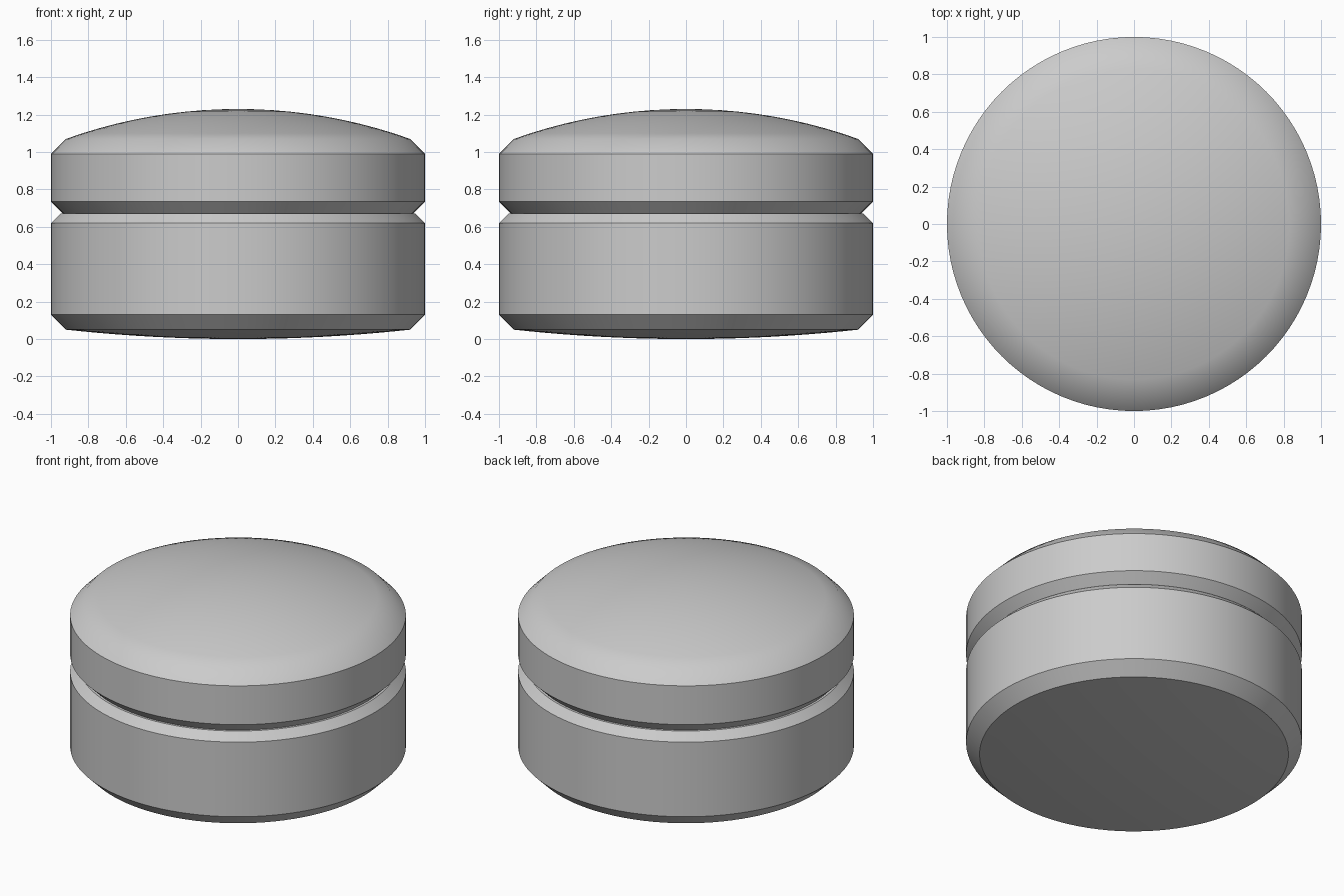
import bpy
import bmesh
import math

if "Cube" in bpy.data.objects:
    bpy.data.objects.remove(bpy.data.objects["Cube"])

SEGMENTS = 96
RIM = 0.92  # radius where the domes meet the chamfers

grey = bpy.data.materials.new("plain grey")
grey.use_nodes = True
colour = (0.6, 0.6, 0.6, 1)
grey.diffuse_color = colour
grey.node_tree.nodes["Principled BSDF"].inputs["Base Color"].default_value = colour


def dome(z_rim, z_pole, steps=10):
    """Circular arc from the rim to the pole on the axis."""
    height = abs(z_pole - z_rim)
    sign = 1 if z_pole > z_rim else -1
    radius = (RIM ** 2 + height ** 2) / (2 * height)
    start = math.asin(RIM / radius)
    points = []
    for i in range(steps + 1):
        a = start * (1 - i / steps)
        points.append((radius * math.sin(a),
                       z_pole - sign * radius * (1 - math.cos(a))))
    return points


def lathe(name, profile):
    """Spin a (radius, z) profile about the z axis, bottom to top."""
    bm = bmesh.new()
    verts = [bm.verts.new((r, 0, z)) for r, z in profile]
    edges = [bm.edges.new(pair) for pair in zip(verts, verts[1:])]
    bmesh.ops.spin(bm, geom=verts + edges, cent=(0, 0, 0), axis=(0, 0, 1),
                   angle=math.tau, steps=SEGMENTS, use_merge=True)
    bmesh.ops.remove_doubles(bm, verts=bm.verts, dist=1e-5)
    bmesh.ops.recalc_face_normals(bm, faces=bm.faces)
    mesh = bpy.data.meshes.new(name)
    bm.to_mesh(mesh)
    bm.free()
    mesh.materials.append(grey)
    obj = bpy.data.objects.new(name, mesh)
    bpy.context.collection.objects.link(obj)
    bpy.ops.object.select_all(action="DESELECT")
    obj.select_set(True)
    bpy.context.view_layer.objects.active = obj
    bpy.ops.object.shade_smooth_by_angle(angle=math.radians(30))
    return obj


# Lower body: shallow convex underside, chamfers, straight wall, flat top
lathe("base", dome(0.05, 0.0)[::-1]
      + [(1, 0.13), (1, 0.62), (0.95, 0.67), (0, 0.67)])

# Lid: chamfer forming the groove, straight wall, domed top
lathe("lid", [(0, 0.67), (0.935, 0.67), (1, 0.735), (1, 0.99)]
      + dome(1.07, 1.23))
